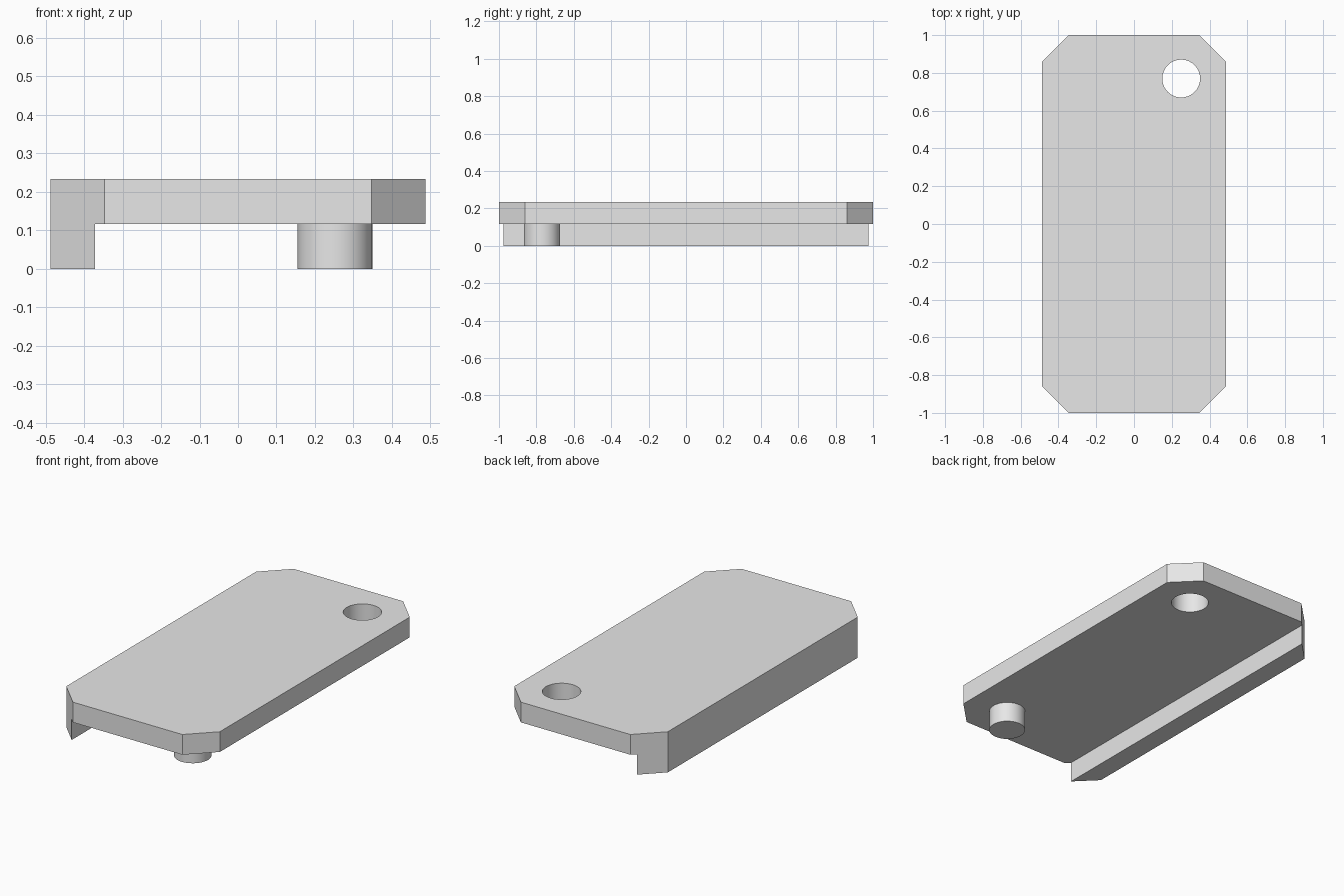
import bpy
import bmesh
from math import radians

cube = bpy.data.objects.get("Cube")
if cube:
    bpy.data.objects.remove(cube, do_unlink=True)

GREY = (0.8, 0.8, 0.8, 1.0)
HALF_W, HALF_L, CHAMFER = 0.487, 1.0, 0.14
UNDERSIDE, TOP = 0.117, 0.233
RAIL_W = 0.115

grey = bpy.data.materials.new("light grey")
grey.use_nodes = True
grey.diffuse_color = GREY
grey.node_tree.nodes["Principled BSDF"].inputs["Base Color"].default_value = GREY


def prism(name, outline, z0, z1):
    """Extrude a counter-clockwise outline from z0 up to z1."""
    bm = bmesh.new()
    base = bm.faces.new([bm.verts.new((x, y, z0)) for x, y in outline])
    extruded = bmesh.ops.extrude_face_region(bm, geom=[base], use_keep_orig=True)
    top = [v for v in extruded["geom"] if isinstance(v, bmesh.types.BMVert)]
    bmesh.ops.translate(bm, verts=top, vec=(0, 0, z1 - z0))
    bmesh.ops.recalc_face_normals(bm, faces=bm.faces)
    mesh = bpy.data.meshes.new(name)
    bm.to_mesh(mesh)
    bm.free()
    mesh.materials.append(grey)
    obj = bpy.data.objects.new(name, mesh)
    bpy.context.collection.objects.link(obj)
    return obj


def cylinder(name, x, y, radius, z0, z1):
    bpy.ops.mesh.primitive_cylinder_add(vertices=64, radius=radius, depth=z1 - z0,
                                        location=(x, y, (z0 + z1) / 2))
    obj = bpy.context.object
    obj.name = name
    obj.data.materials.append(grey)
    return obj


def smooth(obj):
    bpy.ops.object.select_all(action="DESELECT")
    obj.select_set(True)
    bpy.context.view_layer.objects.active = obj
    bpy.ops.object.shade_smooth_by_angle(angle=radians(30))


# Plate with four cut corners
inner_x, inner_y = HALF_W - CHAMFER, HALF_L - CHAMFER
plate = prism("plate", [
    (-inner_x, -HALF_L), (inner_x, -HALF_L), (HALF_W, -inner_y), (HALF_W, inner_y),
    (inner_x, HALF_L), (-inner_x, HALF_L), (-HALF_W, inner_y), (-HALF_W, -inner_y),
], UNDERSIDE, TOP)

# Round hole through the back left corner
cutter = cylinder("hole_cutter", 0.25, 0.77, 0.1, 0.05, 0.3)
cutter.hide_render = True
hole = plate.modifiers.new("hole", "BOOLEAN")
hole.operation = "DIFFERENCE"
hole.solver = "EXACT"
hole.object = cutter
bpy.context.view_layer.objects.active = plate
bpy.ops.object.modifier_apply(modifier=hole.name)
bpy.data.objects.remove(cutter, do_unlink=True)
smooth(plate)

# Rail under the right edge, its ends following the cut corners
rail_end = inner_y + RAIL_W
prism("right_rail", [
    (-HALF_W, -inner_y), (RAIL_W - HALF_W, -rail_end),
    (RAIL_W - HALF_W, rail_end), (-HALF_W, inner_y),
], 0, UNDERSIDE)

# Round peg under the front left corner
smooth(cylinder("peg", 0.252, -0.77, 0.097, 0, UNDERSIDE))
